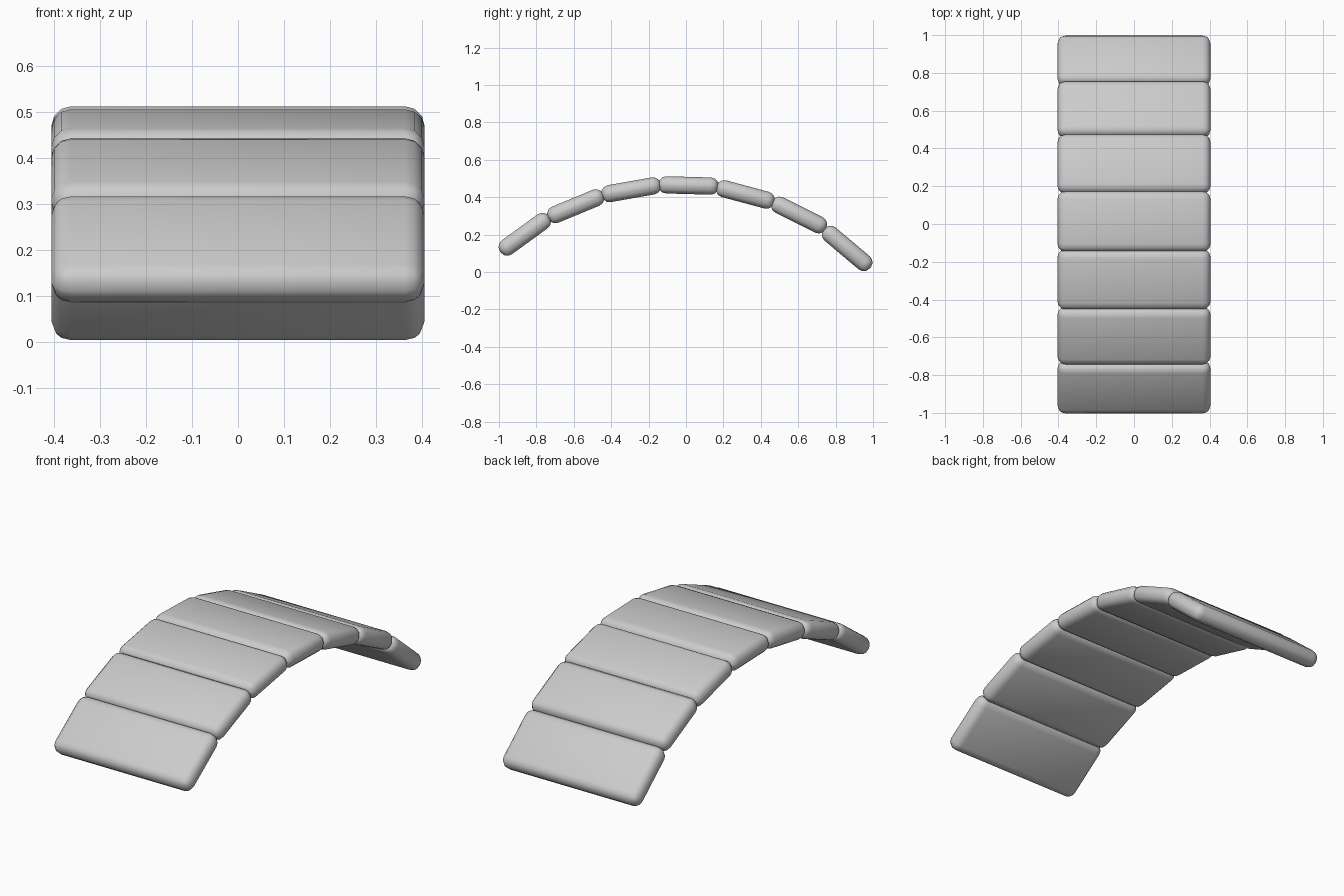
import bpy
import math

cube = bpy.data.objects.get("Cube")
if cube:
    bpy.data.objects.remove(cube, do_unlink=True)

# Single plain grey
grey = bpy.data.materials.new("plain_grey")
grey.use_nodes = True
colour = (0.6, 0.6, 0.6, 1.0)
grey.diffuse_color = colour
grey.node_tree.nodes["Principled BSDF"].inputs["Base Color"].default_value = colour

WIDTH, LENGTH, THICK, ROUND = 0.81, 0.322, 0.092, 0.042


def add_plank(name, y, z, tilt):
    """Rounded slab spanning x, tilted about x by the given degrees."""
    bpy.ops.mesh.primitive_cube_add(size=1, location=(0, y, z),
                                    rotation=(math.radians(tilt), 0, 0))
    plank = bpy.context.object
    plank.name = name
    plank.scale = (WIDTH, LENGTH, THICK)
    bpy.ops.object.transform_apply(location=False, rotation=False, scale=True)
    bevel = plank.modifiers.new("rounded_edges", "BEVEL")
    bevel.width = ROUND
    bevel.segments = 3
    bevel.limit_method = "NONE"
    bpy.ops.object.shade_smooth()
    plank.data.materials.append(grey)


# Planks of the arch from front to back: y, z, tilt
arch = [
    (-0.862, 0.202, 36),
    (-0.590, 0.352, 22.5),
    (-0.293, 0.440, 10),
    (0.013, 0.463, -1.6),
    (0.317, 0.415, -15),
    (0.605, 0.305, -26.5),
    (0.862, 0.126, -40),
]
for i, (y, z, tilt) in enumerate(arch, 1):
    add_plank(f"arch_plank_{i}", y, z, tilt)
